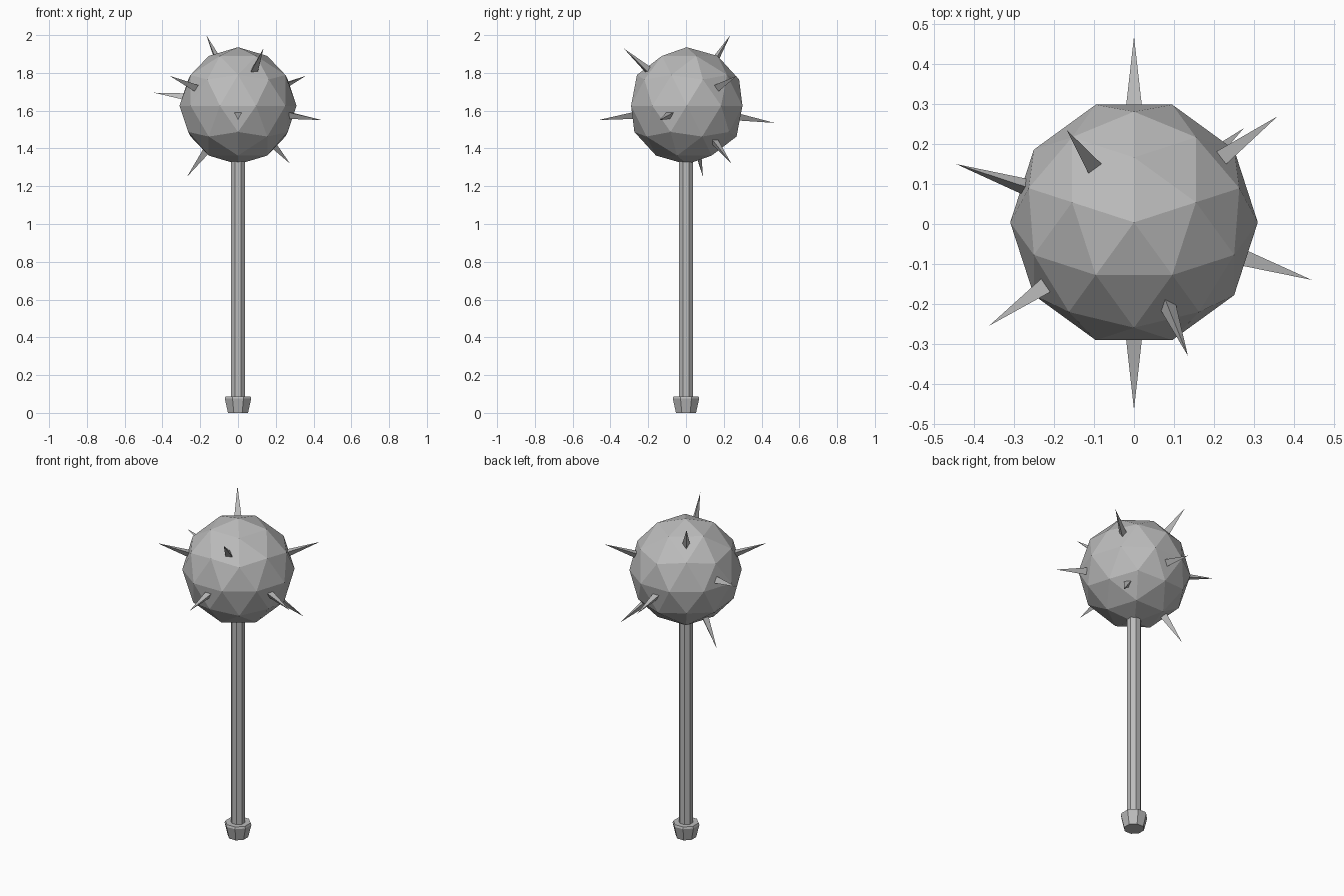
import bpy
import bmesh
import math
from mathutils import Vector, Matrix

cube = bpy.data.objects.get("Cube")
if cube:
    bpy.data.objects.remove(cube, do_unlink=True)

CENTRE = Vector((0, 0.004, 1.626))
RADIUS = 0.31

steel = bpy.data.materials.new("grey_steel")
steel.use_nodes = True
steel.diffuse_color = (0.5, 0.5, 0.5, 1)
steel.node_tree.nodes["Principled BSDF"].inputs["Base Color"].default_value = (0.5, 0.5, 0.5, 1)


def finish(name, bm):
    """Turn a bmesh into a flat-shaded steel object."""
    bmesh.ops.recalc_face_normals(bm, faces=bm.faces)
    mesh = bpy.data.meshes.new(name)
    bm.to_mesh(mesh)
    bm.free()
    mesh.materials.append(steel)
    obj = bpy.data.objects.new(name, mesh)
    bpy.context.scene.collection.objects.link(obj)
    return obj


def octagon_lathe(name, profile):
    """Stack octagonal rings given as (half width, height) and cap the ends."""
    bm = bmesh.new()
    rings = []
    for half_width, z in profile:
        r = half_width / math.cos(math.pi / 8)
        angles = [math.pi / 8 + i * math.pi / 4 for i in range(8)]
        rings.append([bm.verts.new((r * math.cos(a), r * math.sin(a), z)) for a in angles])
    for low, high in zip(rings, rings[1:]):
        for i in range(8):
            j = (i + 1) % 8
            bm.faces.new((low[i], low[j], high[j], high[i]))
    bm.faces.new(rings[0])
    bm.faces.new(rings[-1])
    return finish(name, bm)


def spike(name, tip, ridge_up):
    """Three-sided spike pointing straight out from the ball centre."""
    out = Vector(tip) - CENTRE
    length = out.length
    out.normalize()
    side = out.cross(Vector((0, 0, 1))).normalized()
    up = side.cross(out)
    turn = math.pi / 2 if ridge_up else -math.pi / 2
    bm = bmesh.new()
    base = []
    for i in range(3):
        a = turn + i * math.tau / 3
        offset = side * math.cos(a) + up * math.sin(a)
        base.append(bm.verts.new(CENTRE + out * 0.27 + offset * 0.026))
    point = bm.verts.new(CENTRE + out * length)
    bm.faces.new(base)
    for i in range(3):
        bm.faces.new((base[i], base[(i + 1) % 3], point))
    return finish(name, bm)


# Handle and pommel
octagon_lathe("handle", [(0.037, 0.05), (0.037, 1.4)])
octagon_lathe("pommel", [(0.053, 0), (0.07, 0.076), (0.066, 0.088)])

# Faceted ball head
ball = bmesh.new()
bmesh.ops.create_icosphere(
    ball, subdivisions=2, radius=RADIUS,
    matrix=Matrix.Translation(CENTRE) @ Matrix.Rotation(math.pi / 2, 4, 'Z'))
finish("ball_head", ball)

# Spikes: tip position, and whether a ridge faces up
spikes = {
    "back": ((0, 0.47, 1.535), False),
    "front": ((0, -0.465, 1.55), False),
    "left": ((0.445, -0.14, 1.55), False),
    "right": ((-0.445, 0.15, 1.695), True),
    "back_left_upper": ((0.36, 0.27, 1.785), False),
    "back_left_lower": ((0.275, 0.24, 1.32), False),
    "back_right_upper": ((-0.168, 0.235, 2.0), False),
    "front_right_upper": ((-0.363, -0.255, 1.785), False),
    "front_left_upper": ((0.135, -0.33, 1.93), True),
    "right_lower": ((-0.27, 0.09, 1.25), False),
}
for place, (tip, ridge_up) in spikes.items():
    spike("spike_" + place, tip, ridge_up)
